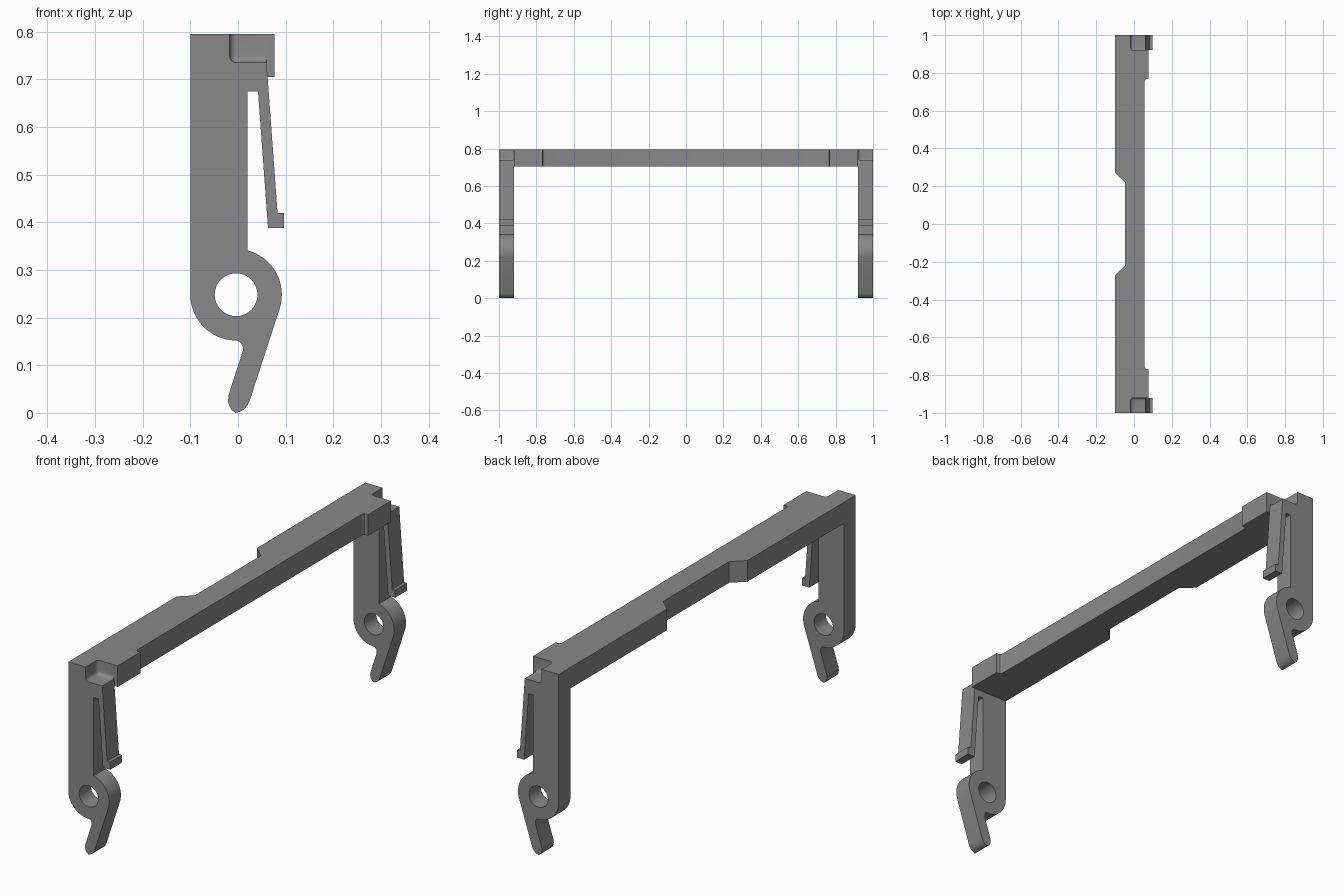
import bpy, bmesh, math

if "Cube" in bpy.data.objects:
    bpy.data.objects.remove(bpy.data.objects["Cube"])

grey = bpy.data.materials.new("mid grey")
grey.diffuse_color = (0.25, 0.25, 0.25, 1)
grey.use_nodes = True
grey.node_tree.nodes["Principled BSDF"].inputs["Base Color"].default_value = grey.diffuse_color


def obj_from_bm(name, bm):
    bmesh.ops.recalc_face_normals(bm, faces=bm.faces)
    me = bpy.data.meshes.new(name)
    bm.to_mesh(me)
    bm.free()
    me.materials.append(grey)
    ob = bpy.data.objects.new(name, me)
    bpy.context.collection.objects.link(ob)
    return ob


def prism(name, points, offset):
    """Extrude a closed outline of 3D points along offset."""
    bm = bmesh.new()
    face = bm.faces.new([bm.verts.new(p) for p in points])
    ext = bmesh.ops.extrude_face_region(bm, geom=[face])["geom"]
    bmesh.ops.translate(bm, vec=offset,
                        verts=[v for v in ext if isinstance(v, bmesh.types.BMVert)])
    return obj_from_bm(name, bm)


def combine(target, other, operation):
    """Apply a boolean and discard the helper."""
    bpy.context.view_layer.objects.active = target
    mod = target.modifiers.new("bool", 'BOOLEAN')
    mod.operation, mod.solver, mod.object = operation, 'EXACT', other
    bpy.ops.object.modifier_apply(modifier=mod.name)
    bpy.data.objects.remove(other, do_unlink=True)


def arc(cx, cz, r, a0, a1, n):
    return [(cx + r * math.cos(math.radians(a0 + (a1 - a0) * i / n)),
             cz + r * math.sin(math.radians(a0 + (a1 - a0) * i / n))) for i in range(n + 1)]


PX, PZ = -0.004, 0.248      # pivot centre
TOP, UNDER = 0.795, 0.705   # crossbar heights
INNER = 0.92                # inner face of the legs

# Crossbar: plan outline for the +y half, then mirrored
half = [(0.055, 0.753), (0.0565, 0.760), (0.060, 0.765), (0.066, 0.767), (0.077, 0.767),
        (0.077, INNER), (0.06, INNER), (0.06, 1), (-0.1, 1), (-0.1, 0.27), (-0.048, 0.222)]
plan = half + [(x, -y) for x, y in reversed(half)]
frame = prism("clip_frame", [(x, y, UNDER) for x, y in plan], (0, 0, TOP - UNDER))

# Leg outline: plate, spring latch, pivot ring and finger tab
leg = [(-0.1, TOP), (0.06, TOP), (0.06, 0.735), (0.083, 0.42), (0.097, 0.42),
       (0.097, 0.388), (0.063, 0.388), (0.042, 0.675), (0.02, 0.675)]
leg += arc(PX, PZ, 0.096, 75.5, -17, 16)
leg += [(0.025, 0.027), (0.020, 0.016), (0.012, 0.007), (0.003, 0.002), (-0.006, 0),
        (-0.014, 0.007), (-0.019, 0.016), (-0.021, 0.027), (-0.019, 0.040),
        (0.010, 0.130), (0.010, 0.139), (0.007, 0.146), (0.002, 0.151)]
leg += arc(PX, PZ, 0.096, 270, 180, 14)

for side, s in (("front", -1), ("back", 1)):
    part = prism(side + "_leg", [(x, s * INNER, z) for x, z in leg], (0, s * (1 - INNER), 0))
    # Pivot hole
    hole = prism("hole_cutter", [(x, s * 0.85, z) for x, z in arc(PX, PZ, 0.045, 0, 360, 32)[:-1]],
                 (0, s * 0.25, 0))
    combine(part, hole, 'DIFFERENCE')
    combine(frame, part, 'UNION')
    # Rounded corner pocket above the latch
    box = [(-0.018, 0.735), (0.3, 0.735), (0.3, 1.0), (-0.018, 1.0)]
    pocket = prism("pocket_cutter", [(x, s * INNER, z) for x, z in box], (0, s * 0.3, 0))
    bpy.context.view_layer.objects.active = pocket
    bev = pocket.modifiers.new("round", 'BEVEL')
    bev.width, bev.segments = 0.015, 4
    bpy.ops.object.modifier_apply(modifier=bev.name)
    combine(frame, pocket, 'DIFFERENCE')

# Smooth the curved walls, keep the edges crisp
bpy.ops.object.select_all(action='DESELECT')
frame.select_set(True)
bpy.context.view_layer.objects.active = frame
bpy.ops.object.shade_smooth_by_angle(angle=math.radians(30))
